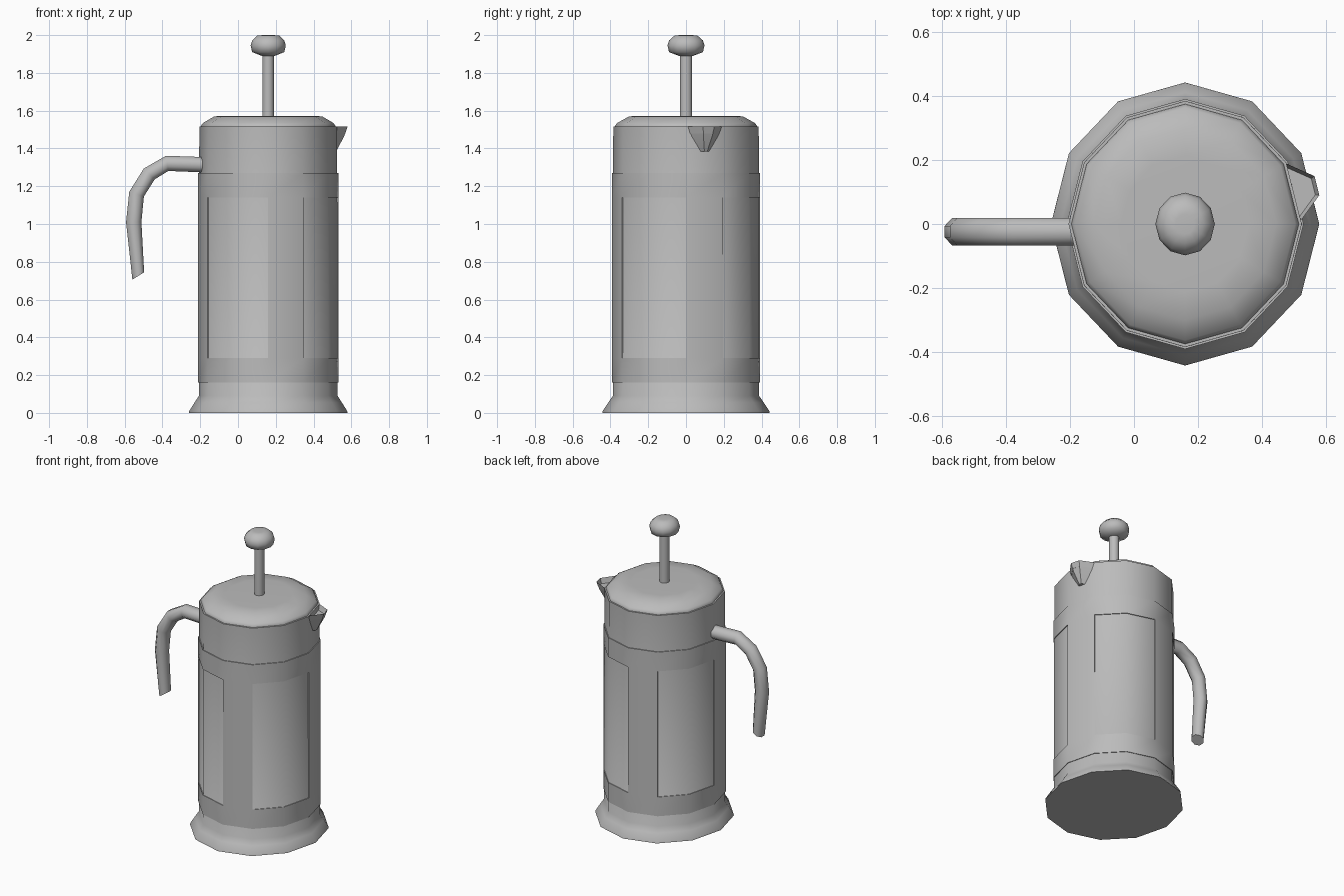
import bpy, bmesh
from math import sin, cos, pi, radians
from mathutils import Vector

cube = bpy.data.objects.get("Cube")
if cube:
    bpy.data.objects.remove(cube, do_unlink=True)

SIDES = 12
AXIS_X = 0.16      # pot axis
STRETCH = 1.055    # pot is slightly wider along y

grey = bpy.data.materials.new("plain grey")
grey.use_nodes = True
grey.diffuse_color = (0.5, 0.5, 0.5, 1)
grey.node_tree.nodes["Principled BSDF"].inputs["Base Color"].default_value = (0.5, 0.5, 0.5, 1)


def finish(name, bm, thickness=0, angle=45):
    """Turn a bmesh into a shaded object."""
    bmesh.ops.recalc_face_normals(bm, faces=bm.faces)
    mesh = bpy.data.meshes.new(name)
    bm.to_mesh(mesh)
    bm.free()
    obj = bpy.data.objects.new(name, mesh)
    bpy.context.collection.objects.link(obj)
    mesh.materials.append(grey)
    bpy.ops.object.select_all(action='DESELECT')
    obj.select_set(True)
    bpy.context.view_layer.objects.active = obj
    if thickness:
        mod = obj.modifiers.new("thickness", 'SOLIDIFY')
        mod.thickness = thickness
        mod.offset = -1
        bpy.ops.object.modifier_apply(modifier=mod.name)
    bpy.ops.object.shade_smooth_by_angle(angle=radians(angle))
    return obj


def pot_point(r, step, z):
    a = 2 * pi * step / SIDES
    return Vector((AXIS_X + r * cos(a), STRETCH * r * sin(a), z))


def skin(bm, rings, keep=lambda row, i: True):
    """Join neighbouring closed rings with quads."""
    n = len(rings[0])
    for row in range(len(rings) - 1):
        a, b = rings[row], rings[row + 1]
        for i in range(n):
            if keep(row, i):
                j = (i + 1) % n
                bm.faces.new((a[i], a[j], b[j], b[i]))


def lathe(name, profile, angle=45):
    """Turn a radius/height profile around the pot axis and cap both ends."""
    bm = bmesh.new()
    rings = [[bm.verts.new(pot_point(r, i, z)) for i in range(SIDES)] for r, z in profile]
    skin(bm, rings)
    bm.faces.new(rings[0][::-1])
    bm.faces.new(rings[-1])
    return finish(name, bm, angle=angle)


# Pot with flared foot
lathe("pot_body", [(0.42, 0), (0.418, 0.01), (0.39, 0.055), (0.367, 0.09), (0.365, 1.515)])

# Domed lid
lathe("lid", [(0.355, 1.505), (0.356, 1.52), (0.345, 1.535), (0.285, 1.57), (0.2, 1.573)])

# Plunger
lathe("plunger_rod", [(0.031, 1.56), (0.031, 1.9)])
lathe("plunger_knob", [(0.035, 1.89), (0.085, 1.91), (0.093, 1.945),
                       (0.085, 1.972), (0.058, 1.997), (0.03, 2.0)], angle=60)

# Cage: two bands joined by four straps
bm = bmesh.new()
rings = [[bm.verts.new(pot_point(0.371, i, z)) for i in range(SIDES)]
         for z in (0.16, 0.29, 1.14, 1.27)]
skin(bm, rings, lambda row, i: row != 1 or i % 3 == 0)
finish("cage", bm, thickness=0.012)

# Handle: round section swept along a bent path in the xz plane
path = [Vector(p) for p in ((-0.16, 1.313), (-0.375, 1.321), (-0.47, 1.265),
                            (-0.537, 1.158), (-0.552, 1.01), (-0.528, 0.725))]
bm = bmesh.new()
rings = []
for k, p in enumerate(path):
    along = (path[min(k + 1, len(path) - 1)] - path[max(k - 1, 0)]).normalized()
    side = Vector((-along.y, along.x))
    if k == len(path) - 1:      # slanted cut at the free end
        side = Vector((0.85, 0.53))
    ring = []
    for i in range(8):
        a = 2 * pi * (i + 0.5) / 8
        q = p + side * 0.044 * cos(a) * (0.9 if k == len(path) - 1 else 1)
        ring.append(bm.verts.new((q.x, -0.024 + 0.047 * sin(a), q.y)))
    rings.append(ring)
skin(bm, rings)
bm.faces.new(rings[0][::-1])
bm.faces.new(rings[-1])
finish("handle", bm, angle=50)

# Pouring spout with a shallow trough
bm = bmesh.new()
outline = [(0.45, 0.17), (0.475, 0.19), (0.565, 0.15), (0.58, 0.09), (0.522, 0.01), (0.49, 0.03)]
low_point = Vector((0.50, 0.10))
rings = []
for z, pull in ((1.385, 0.75), (1.465, 0.22), (1.515, 0)):
    rings.append([bm.verts.new((*Vector(p).lerp(low_point, pull), z)) for p in outline])
skin(bm, rings)
bm.faces.new(rings[0][::-1])
top = bm.faces.new(rings[-1])
bm.normal_update()
bmesh.ops.inset_region(bm, faces=[top], thickness=0.012, depth=0)
for v in top.verts:
    v.co.z -= 0.035
finish("spout", bm, angle=40)
